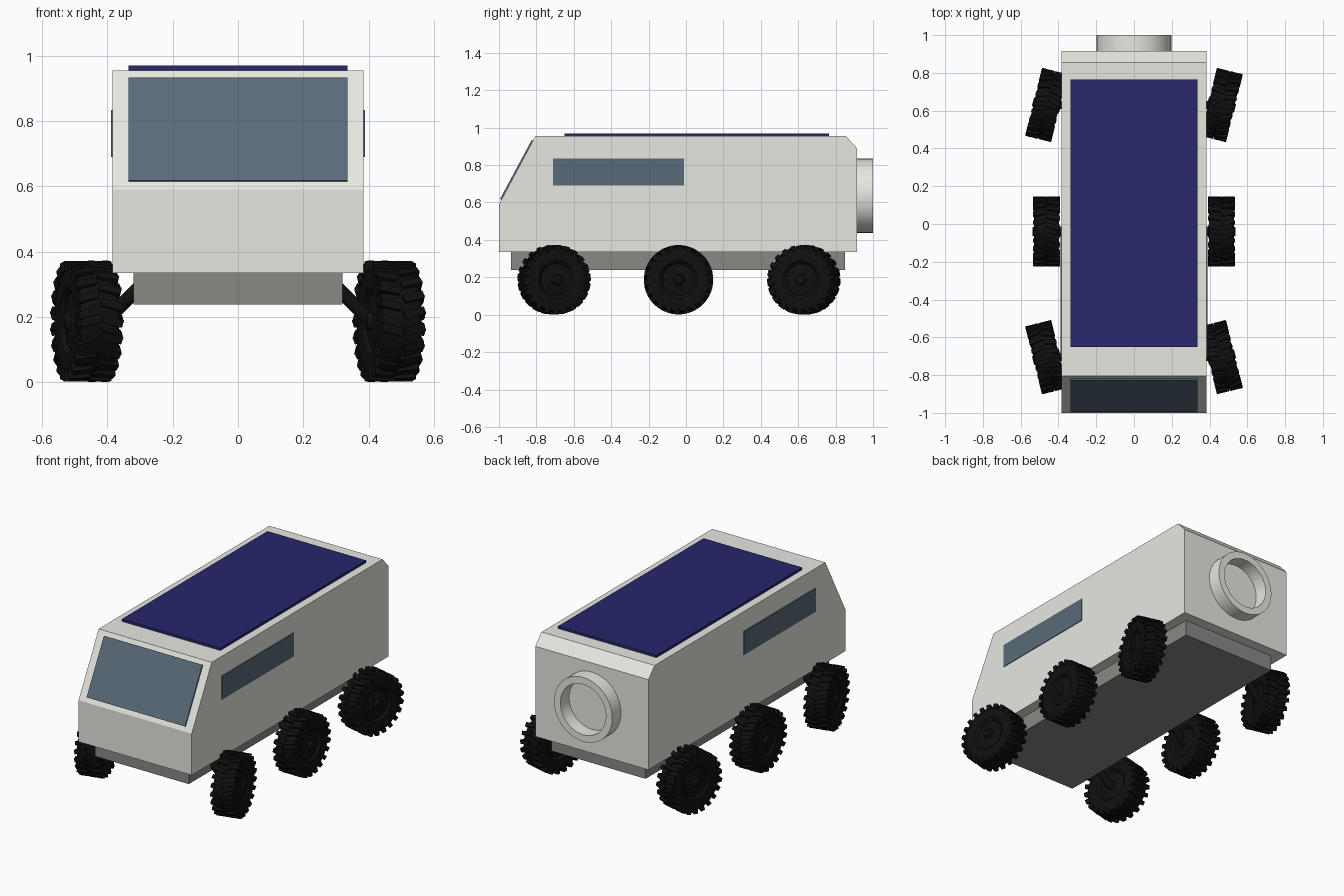
import bpy, bmesh
from math import pi, radians
from mathutils import Matrix, Vector

default = bpy.data.objects.get("Cube")
if default:
    bpy.data.objects.remove(default)


def material(name, r, g, b):
    mat = bpy.data.materials.new(name)
    mat.use_nodes = True
    mat.diffuse_color = (r, g, b, 1)
    mat.node_tree.nodes["Principled BSDF"].inputs["Base Color"].default_value = (r, g, b, 1)
    return mat


WHITE = material("off_white", 0.8, 0.8, 0.755)
GREY = material("chassis_grey", 0.25, 0.25, 0.235)
GLASS = material("blue_glass", 0.1, 0.146, 0.19)
PANEL = material("solar_navy", 0.021, 0.02, 0.15)
RUBBER = material("black_rubber", 0.005, 0.005, 0.005)


def finish(name, bm, mat, smooth=False):
    bmesh.ops.recalc_face_normals(bm, faces=bm.faces)
    mesh = bpy.data.meshes.new(name)
    bm.to_mesh(mesh)
    bm.free()
    mesh.materials.append(mat)
    obj = bpy.data.objects.new(name, mesh)
    bpy.context.collection.objects.link(obj)
    if smooth:
        bpy.ops.object.select_all(action='DESELECT')
        obj.select_set(True)
        bpy.context.view_layer.objects.active = obj
        bpy.ops.object.shade_smooth_by_angle(angle=radians(35))
    return obj


def prism(name, profile, x0, x1, mat):
    """Extrude a (y, z) outline from x0 to x1."""
    bm = bmesh.new()
    face = bm.faces.new([bm.verts.new((x0, y, z)) for y, z in profile])
    new = bmesh.ops.extrude_face_region(bm, geom=[face])["geom"]
    bmesh.ops.translate(bm, vec=(x1 - x0, 0, 0),
                        verts=[v for v in new if isinstance(v, bmesh.types.BMVert)])
    return finish(name, bm, mat)


def rect(y0, y1, z0, z1):
    return [(y0, z0), (y1, z0), (y1, z1), (y0, z1)]


def lathe(bm, profile, steps):
    """Spin an (x, radius) outline around the x axis."""
    verts = [bm.verts.new((x, 0, r)) for x, r in profile]
    edges = [bm.edges.new(pair) for pair in zip(verts, verts[1:])]
    bmesh.ops.spin(bm, geom=verts + edges, cent=(0, 0, 0), axis=(1, 0, 0),
                   angle=2 * pi, steps=steps)
    bmesh.ops.remove_doubles(bm, verts=bm.verts, dist=0.0005)


# Cabin shell, chassis tray and roof panel
prism("cabin_body", [(-1, 0.335), (-1, 0.59), (-0.805, 0.955), (0.855, 0.955),
                     (0.915, 0.89), (0.915, 0.335)], -0.385, 0.385, WHITE)
prism("chassis", rect(-0.935, 0.85, 0.238, 0.336), -0.32, 0.32, GREY)
prism("solar_panel", rect(-0.65, 0.765, 0.954, 0.97), -0.335, 0.335, PANEL)

# Windows as thin plates
prism("windshield", [(-0.987, 0.615), (-0.994, 0.619), (-0.825, 0.934), (-0.818, 0.93)],
      -0.335, 0.335, GLASS)
for side, s in (("left", 1), ("right", -1)):
    prism(side + "_window", rect(-0.71, -0.01, 0.69, 0.835), s * 0.384, s * 0.389, GLASS)

# Hollow docking ring on the back
bm = bmesh.new()
lathe(bm, [(0, 0.155), (0, 0.198), (0.09, 0.198), (0.09, 0.155), (0, 0.155)], 48)
ring = finish("docking_ring", bm, WHITE, True)
ring.matrix_world = Matrix.Translation((0, 0.91, 0.636)) @ Matrix.Rotation(pi / 2, 4, 'Z')

# Tyre with dished hub and staggered tread lugs
half = [(0.074, 0), (0.074, 0.022), (0.058, 0.03), (0.048, 0.085),
        (0.062, 0.1), (0.067, 0.14), (0.06, 0.166), (0.04, 0.174)]
bm = bmesh.new()
lathe(bm, half + [(-x, r) for x, r in reversed(half)], 40)
LUGS = 22
for s in (1, -1):
    for i in range(LUGS):
        turn = 2 * pi * (i + (0.5 if s < 0 else 0)) / LUGS
        lug = (Matrix.Rotation(turn, 4, 'X')
               @ Matrix.Translation((s * 0.036, 0, 0.169))
               @ Matrix.Rotation(s * 0.25, 4, 'Z')
               @ Matrix.Diagonal((0.066, 0.024, 0.032, 1)))
        bmesh.ops.create_cube(bm, size=1, matrix=lug)
wheel = finish("wheel", bm, RUBBER, True)
wheel_mesh = wheel.data
bpy.data.objects.remove(wheel)

# Six wheels, front and rear axles steered, each on a slanted strut
for axle, y, steer in (("front", -0.705, 14), ("middle", -0.04, 0), ("rear", 0.63, -14)):
    for side, s in (("left", 1), ("right", -1)):
        obj = bpy.data.objects.new(f"{axle}_{side}_wheel", wheel_mesh)
        bpy.context.collection.objects.link(obj)
        obj.location = (s * 0.463, y, 0.187)
        obj.rotation_euler.z = radians(steer) + (pi if s < 0 else 0)

        top, end = Vector((s * 0.28, y, 0.315)), Vector((s * 0.415, y, 0.178))
        axis = end - top
        bm = bmesh.new()
        bmesh.ops.create_cone(bm, cap_ends=True, segments=16, radius1=0.021,
                              radius2=0.021, depth=axis.length)
        strut = finish(f"{axle}_{side}_strut", bm, RUBBER, True)
        strut.location = (top + end) / 2
        strut.rotation_euler = axis.to_track_quat('Z', 'Y').to_euler()
